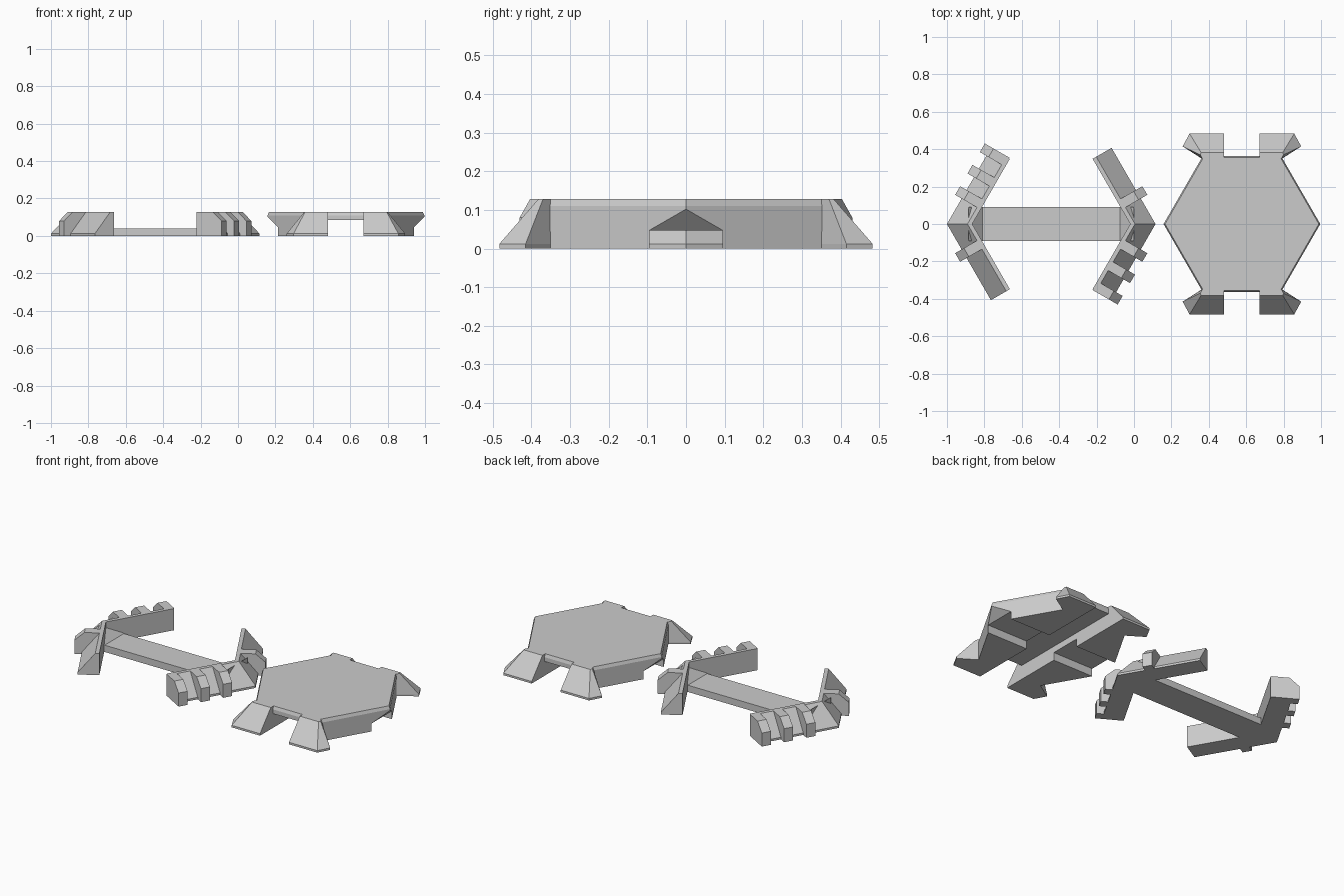
import bpy, bmesh, math
from mathutils import Vector

if "Cube" in bpy.data.objects:
    bpy.data.objects.remove(bpy.data.objects["Cube"], do_unlink=True)

grey = bpy.data.materials.new("plain_grey")
grey.use_nodes = True
COLOUR = (0.6, 0.6, 0.6, 1)
grey.diffuse_color = COLOUR
grey.node_tree.nodes["Principled BSDF"].inputs["Base Color"].default_value = COLOUR

TOP, LIP, FOOT = 0.128, 0.11, 0.012


def loft(name, rings):
    """Closed solid through matching rings of points."""
    bm = bmesh.new()
    loops = [[bm.verts.new(p) for p in ring] for ring in rings]
    n = len(loops[0])
    for a, b in zip(loops, loops[1:]):
        for i in range(n):
            j = (i + 1) % n
            bm.faces.new((a[i], a[j], b[j], b[i]))
    bm.faces.new(loops[0])
    bm.faces.new(loops[-1])
    bmesh.ops.recalc_face_normals(bm, faces=bm.faces)
    mesh = bpy.data.meshes.new(name)
    bm.to_mesh(mesh)
    bm.free()
    mesh.materials.append(grey)
    obj = bpy.data.objects.new(name, mesh)
    bpy.context.collection.objects.link(obj)
    return obj


def extrude_y(name, profile, half):
    return loft(name, [[(x, y, z) for x, z in profile] for y in (-half, half)])


def cut(target, cutter):
    mod = target.modifiers.new("channel", 'BOOLEAN')
    mod.operation = 'DIFFERENCE'
    mod.solver = 'EXACT'
    mod.object = cutter
    bpy.context.view_layer.update()
    result = target.evaluated_get(bpy.context.evaluated_depsgraph_get())
    mesh = bpy.data.meshes.new_from_object(result)
    target.modifiers.clear()
    target.data = mesh
    bpy.data.objects.remove(cutter, do_unlink=True)


# Hexagonal plate with a chamfered rim
CX, R, CHANNEL = 0.577, 0.419, 0.095


def hexagon(r, z):
    return [(CX + r * math.cos(i * math.pi / 3), r * math.sin(i * math.pi / 3), z)
            for i in range(6)]


plate = loft("hexagon_plate", [hexagon(R, 0), hexagon(R, LIP), hexagon(R - 0.008, TOP)])

# Channel for the bar, flaring upward at both ends, and the crossing channel
knee, far, roof = R - 0.055, 0.6, 0.047
flare = roof + far - knee
profile = [(-far, -0.1), (far, -0.1), (far, flare), (knee, roof), (-knee, roof), (-far, flare)]
cut(plate, extrude_y("bar_channel", [(CX + x, z) for x, z in profile], CHANNEL))
cut(plate, extrude_y("cross_channel", [(CX - CHANNEL, -0.1), (CX + CHANNEL, -0.1),
                                       (CX + CHANNEL, 0.085), (CX - CHANNEL, 0.085)], 0.6))

# Four splayed feet
foot_base = [(CHANNEL, 0.35), (CHANNEL, 0.483), (0.28, 0.483), (0.317, 0.415), (0.215, 0.35)]
foot_top = [(CHANNEL, 0.35), (CHANNEL, 0.382), (0.218, 0.382), (0.222, 0.37), (0.212, 0.35)]
for sx, side in ((1, "left"), (-1, "right")):
    for sy, end in ((1, "back"), (-1, "front")):
        loft(f"{end}_{side}_foot",
             [[(CX + sx * x, sy * y, z) for x, y in pts]
              for pts, z in ((foot_base, 0), (foot_base, FOOT), (foot_top, TOP))])

# Clip: flat bar with wedge ends, meeting two V-shaped jaws
BX, INNER, WIDTH = -0.4425, 0.4225, 0.117
COS, SIN = math.cos(math.pi / 6), math.sin(math.pi / 6)
OUTER = INNER + WIDTH / COS
slope_start, reach = INNER - 0.055, INNER + 0.02
rise = 0.04 + reach - slope_start
bar = [(-reach, 0), (reach, 0), (reach, rise), (slope_start, 0.04),
       (-slope_start, 0.04), (-reach, rise)]
extrude_y("clip_bar", [(BX + x, z) for x, z in bar], 0.09)

arm_section = [(0, 0), (WIDTH, 0), (WIDTH, FOOT), (0.022, TOP), (0, TOP)]
tooth_section = [(0.005, 0), (WIDTH + 0.04, 0), (WIDTH + 0.04, 0.08), (0.103, TOP), (0.005, TOP)]


def arm_ring(section, distance, sx, sy):
    """Section square to the arm, measured along its outer edge."""
    ring = []
    for w, z in section:
        out = w - WIDTH
        x = OUTER - distance * SIN + out * COS
        y = distance * COS + out * SIN
        ring.append((BX + sx * x, sy * y, z))
    return ring


for sx, side in ((1, "left"), (-1, "right")):
    for sy, end in ((1, "back"), (-1, "front")):
        mitre = [(BX + sx * (INNER + w / COS), 0, z) for w, z in arm_section]
        loft(f"{end}_{side}_jaw_arm", [mitre, arm_ring(arm_section, 0.47, sx, sy)])
        # Diagonally opposite arms carry three teeth, the others one
        for k in range(3 if sx != sy else 1):
            start = 0.157 + 0.132 * k
            loft(f"{end}_{side}_tooth_{k + 1}",
                 [arm_ring(tooth_section, d, sx, sy) for d in (start, start + 0.053)])
